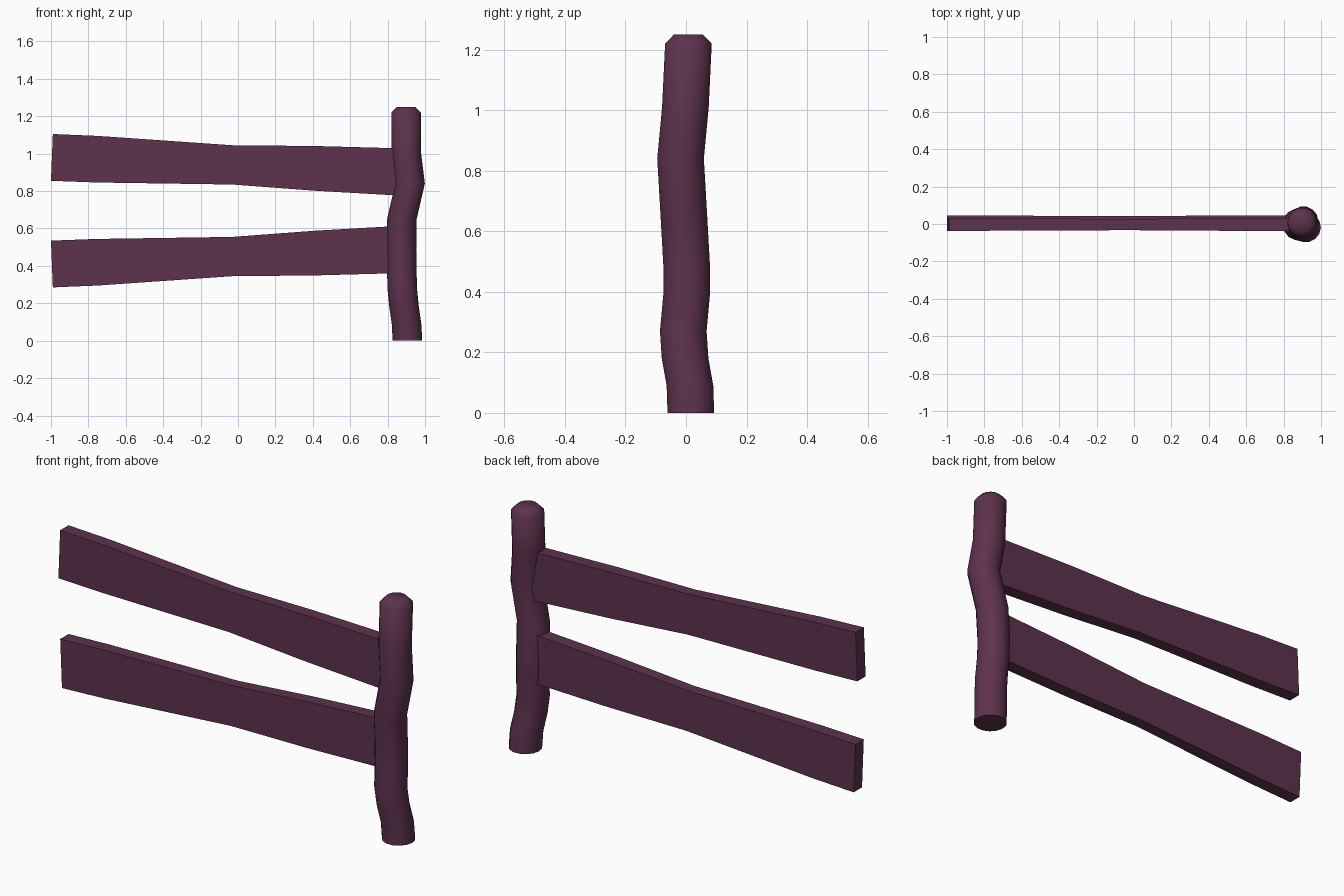
import bpy, bmesh, math

if "Cube" in bpy.data.objects:
    bpy.data.objects.remove(bpy.data.objects["Cube"])

mat = bpy.data.materials.new("plum_wood")
mat.diffuse_color = (0.11, 0.032, 0.075, 1)
mat.use_nodes = True
mat.node_tree.nodes["Principled BSDF"].inputs["Base Color"].default_value = mat.diffuse_color


def loft(name, rings):
    """Skin a list of matching closed rings and cap both ends."""
    bm = bmesh.new()
    loops = [[bm.verts.new(p) for p in ring] for ring in rings]
    n = len(loops[0])
    for a, b in zip(loops, loops[1:]):
        for i in range(n):
            j = (i + 1) % n
            bm.faces.new((a[i], a[j], b[j], b[i]))
    bm.faces.new(loops[0][::-1])
    bm.faces.new(loops[-1])
    bmesh.ops.recalc_face_normals(bm, faces=bm.faces[:])
    me = bpy.data.meshes.new(name)
    bm.to_mesh(me)
    bm.free()
    ob = bpy.data.objects.new(name, me)
    bpy.context.collection.objects.link(ob)
    me.materials.append(mat)
    return ob


# Crooked round post: centre x, centre y, z, radius
post_path = [
    (0.906, 0.016, 0.0, 0.079), (0.901, 0.013, 0.09, 0.079),
    (0.888, -0.003, 0.18, 0.079), (0.879, -0.009, 0.27, 0.079),
    (0.875, 0.002, 0.39, 0.079), (0.874, 0.002, 0.49, 0.079),
    (0.876, -0.007, 0.65, 0.079), (0.920, -0.018, 0.84, 0.079),
    (0.899, -0.002, 1.01, 0.079), (0.899, 0.008, 1.22, 0.079),
    (0.899, 0.008, 1.25, 0.049),
]
SIDES = 14
post = loft("post", [
    [(x + r * math.cos(2 * math.pi * i / SIDES),
      y + r * math.sin(2 * math.pi * i / SIDES), z) for i in range(SIDES)]
    for x, y, z, r in post_path])
bpy.context.view_layer.objects.active = post
post.select_set(True)
bpy.ops.object.shade_smooth_by_angle(angle=math.radians(50))

# Rail sections: bottom x, bottom z, top x, top z, half thickness
rail_sections = [
    (-1.0, 0.855, -0.99, 1.105, 0.034), (-0.76, 0.846, -0.75, 1.095, 0.033),
    (-0.03, 0.835, -0.03, 1.045, 0.030), (0.41, 0.802, 0.41, 1.041, 0.033),
    (0.88, 0.775, 0.89, 1.028, 0.034),
]
# The lower rail is the upper one flipped about the mid height
for name, flip, y in (("upper_rail", False, -0.003), ("lower_rail", True, 0.012)):
    def zz(z):
        return 1.39 - z if flip else z
    loft(name, [
        [(xb, y - t, zz(zb)), (xb, y + t, zz(zb)),
         (xt, y + t, zz(zt)), (xt, y - t, zz(zt))]
        for xb, zb, xt, zt, t in rail_sections])
